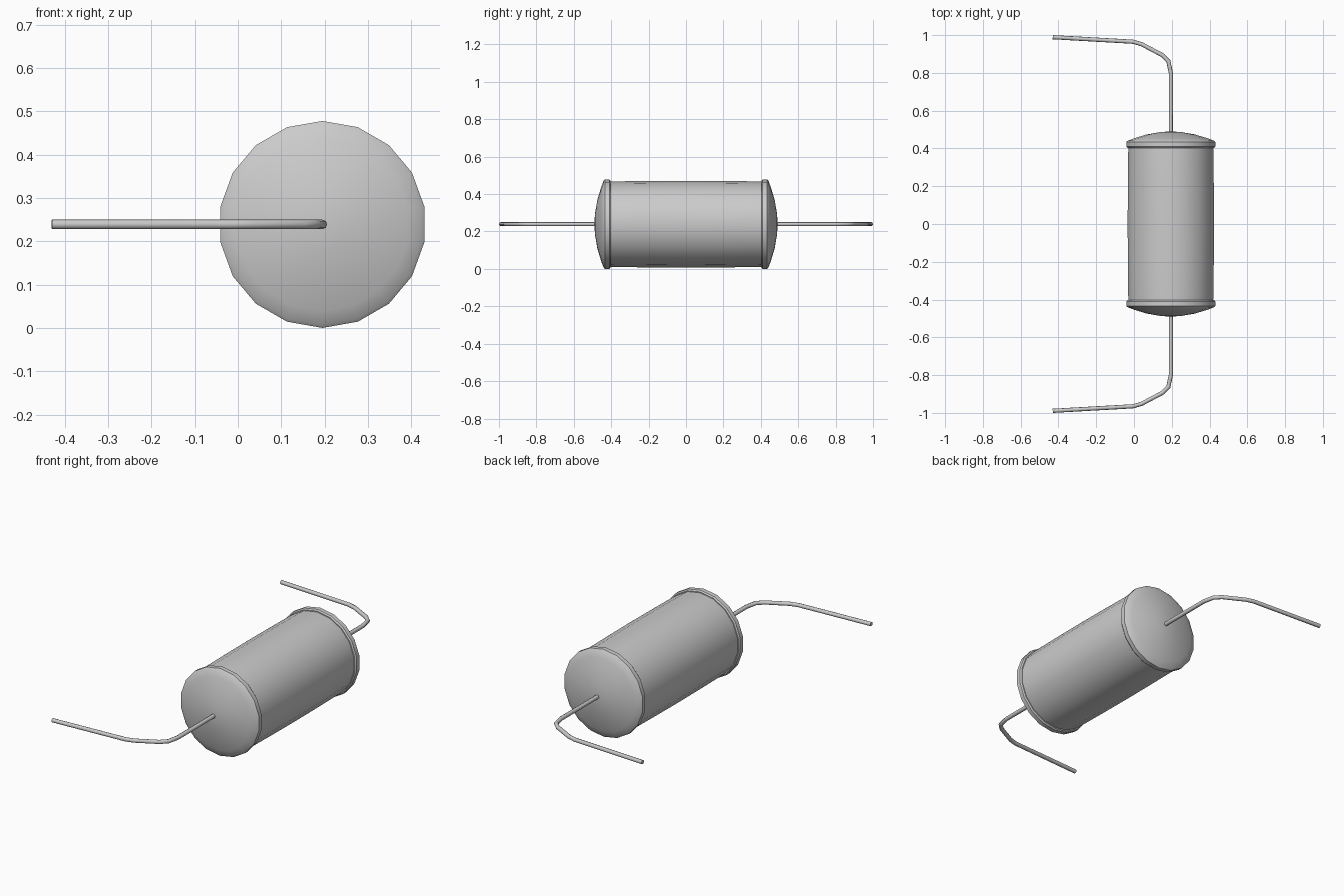
import bpy, bmesh, math
from mathutils import Vector

if "Cube" in bpy.data.objects:
    bpy.data.objects.remove(bpy.data.objects["Cube"])

CX, CZ = 0.195, 0.239   # axis of the can
SIDES = 18


def finish(name, bm, angle):
    bmesh.ops.recalc_face_normals(bm, faces=bm.faces)
    mesh = bpy.data.meshes.new(name)
    bm.to_mesh(mesh)
    bm.free()
    ob = bpy.data.objects.new(name, mesh)
    bpy.context.collection.objects.link(ob)
    bpy.ops.object.select_all(action='DESELECT')
    ob.select_set(True)
    bpy.context.view_layer.objects.active = ob
    bpy.ops.object.shade_smooth_by_angle(angle=math.radians(angle))
    return ob


def lathe(name, profile, angle=35):
    """Revolve (radius, y) points around the can axis."""
    bm = bmesh.new()
    verts = [bm.verts.new((CX, y, CZ + r)) for r, y in profile]
    edges = [bm.edges.new(pair) for pair in zip(verts, verts[1:])]
    bmesh.ops.spin(bm, geom=verts + edges, cent=(CX, 0, CZ), axis=(0, 1, 0),
                   angle=math.tau, steps=SIDES, use_duplicate=False)
    bmesh.ops.remove_doubles(bm, verts=bm.verts, dist=0.0005)
    return finish(name, bm, angle)


def wire(name, path, radius, sides=8):
    """Sweep a round section along a flat path, with mitred bends."""
    bm = bmesh.new()
    pts = [Vector((x, y, CZ)) for x, y in path]
    up = Vector((0, 0, 1))
    rings = []
    for i, p in enumerate(pts):
        before = (p - pts[i - 1]).normalized() if i else (pts[1] - p).normalized()
        after = (pts[i + 1] - p).normalized() if i < len(pts) - 1 else before
        side = (before + after).normalized().cross(up)
        side /= max(0.5, math.cos(before.angle(after) / 2))
        rings.append([bm.verts.new(p + radius * (math.cos(a) * side + math.sin(a) * up))
                      for a in (math.tau * k / sides for k in range(sides))])
    for a, b in zip(rings, rings[1:]):
        for k in range(sides):
            n = (k + 1) % sides
            bm.faces.new((a[k], a[n], b[n], b[k]))
    bm.faces.new(rings[0])
    bm.faces.new(rings[-1])
    return finish(name, bm, 50)


# Slightly barrelled can body
lathe("body", [(0.227, -0.42), (0.229, -0.38), (0.231, -0.19), (0.232, 0),
               (0.231, 0.19), (0.229, 0.38), (0.227, 0.42)])

cap = [(0, 0.491), (0.06, 0.486), (0.13, 0.474), (0.20, 0.453), (0.231, 0.441),
       (0.239, 0.434), (0.239, 0.410), (0.233, 0.403), (0.224, 0.403)]
lead = [(-0.43, 0.989), (-0.005, 0.965), (0.04, 0.952), (0.15, 0.894),
        (0.182, 0.862), (0.195, 0.80), (0.195, 0.47)]

# Domed, rimmed end caps and bent leads at both ends
for label, s in (("front", -1), ("back", 1)):
    lathe(label + "_cap", [(r, s * y) for r, y in cap])
    wire(label + "_lead", [(x, s * y) for x, y in lead], 0.011)
